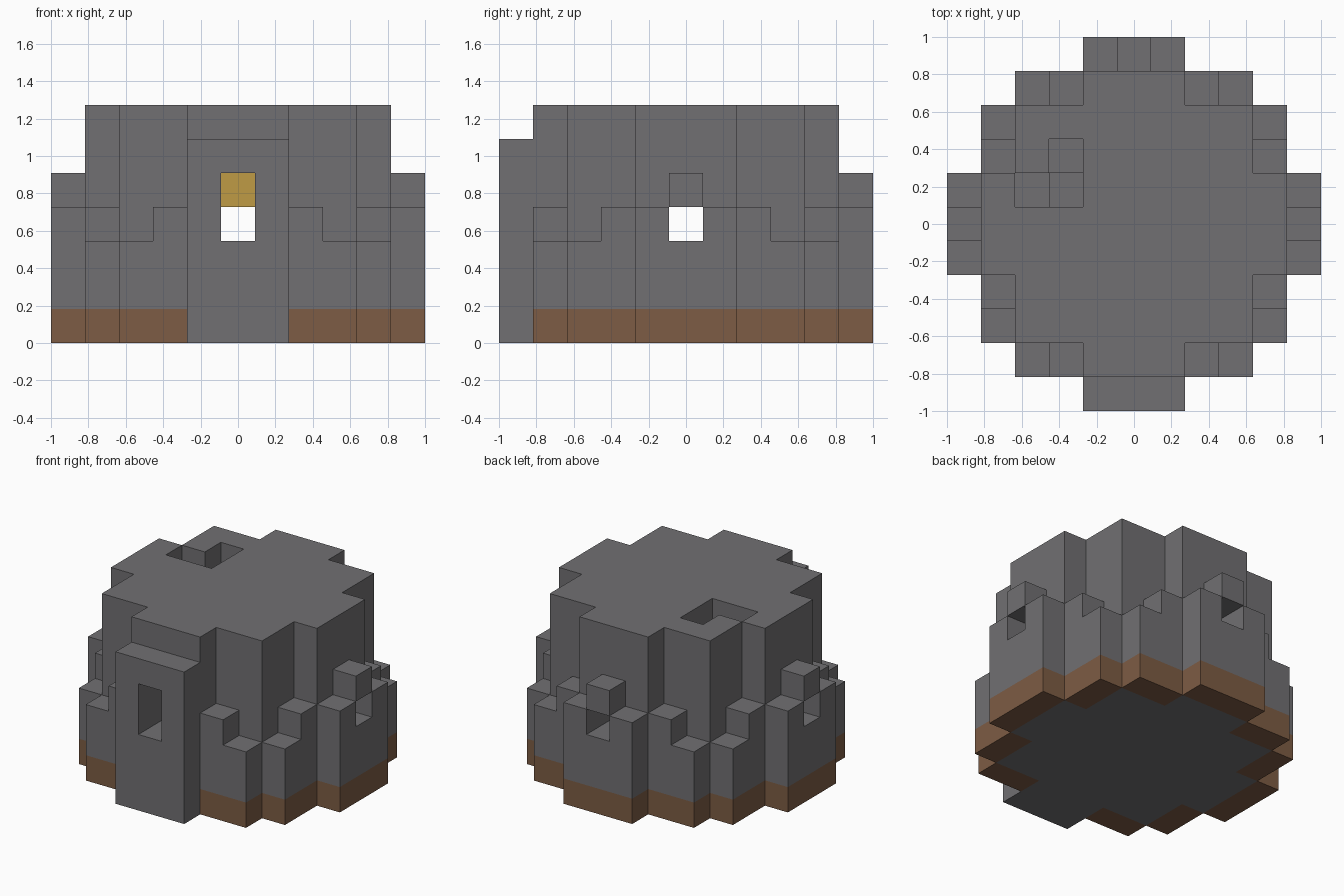
import bpy, bmesh
from mathutils import Vector
from math import radians

if "Cube" in bpy.data.objects:
    bpy.data.objects.remove(bpy.data.objects["Cube"], do_unlink=True)

U = 2 / 11          # one block
ROOF = 7            # roof top, in blocks


def material(name, rgb):
    m = bpy.data.materials.new(name)
    m.use_nodes = True
    m.diffuse_color = (*rgb, 1)
    m.node_tree.nodes["Principled BSDF"].inputs["Base Color"].default_value = (*rgb, 1)
    return m


stone = material("grey stone", (0.165, 0.162, 0.17))
earth = material("brown earth", (0.205, 0.107, 0.058))
gold = material("gold lamp", (0.52, 0.33, 0.058))


def stepped(r, steps):
    """Cells of a stepped disc: a square of half-size r plus four arms."""
    span = range(-6, 7)
    return {(x, y) for x in span for y in span
            if any(abs(x) <= a and abs(y) <= b or abs(x) <= b and abs(y) <= a
                   for a, b in steps + [(r, r)])}


def column(cells, low, high):
    return {(x, y, z) for x, y in cells for z in range(low, high)}


# Plan outlines
base = stepped(3, [(4, 3), (5, 1)])
base -= {(x, y) for x, y in base if abs(x) == 4 and abs(y) == 4}
core = stepped(3, [(4, 1)])
room = stepped(2, [(3, 1)])
porch_plan = {(x, -5) for x in (-1, 0, 1)}
ring = base - core - porch_plan

# Window openings through the walls on all four sides, taller at the porch
openings = {(a * s, b * s, 3) for s in (-1, 1) for d in (4, 5) for a, b in ((d, 0), (0, d))}
openings |= {(0, -4, 4), (0, -5, 4)}

# Roof hatch over a stair that winds down into the room
stair_path = [(-2, 2), (-2, 1), (-3, 1), (-3, 0), (-3, -1)]
hatch = set(stair_path[:3])


def buttress_height(x, y):
    return 3 if {abs(x), abs(y)} == {3, 4} else 4


buttresses = {c for x, y in ring for c in column({(x, y)}, 1, buttress_height(x, y))}
hoods = {(5, 0, 4), (-5, 0, 4), (0, 5, 4)}
stairs = {c for i, p in enumerate(stair_path) for c in column({p}, 1, 6 - i)}

parts = {
    "earth_footing": (column(ring, 0, 1), earth),
    "floor": (column(core, 0, 1), stone),
    "walls": (column(core - room, 1, ROOF - 1) - openings, stone),
    "roof": (column(core - hatch, ROOF - 1, ROOF), stone),
    "porch": (column(porch_plan, 0, 6) - openings, stone),
    "buttresses": (buttresses - openings, stone),
    "window_hoods": (hoods, stone),
    "inner_stair": (stairs, stone),
    "wall_lamp": ({(0, 3, 4)}, gold),
}
solid = set().union(*(cells for cells, _ in parts.values()))


def build(name, cells, mat):
    """Skin a set of blocks, leaving out faces buried against other blocks."""
    bm = bmesh.new()
    for cell in sorted(cells):
        centre = Vector(cell) + Vector((0, 0, 0.5))
        for axis in range(3):
            for sign in (-1, 1):
                n = Vector((0, 0, 0))
                n[axis] = sign
                if tuple(int(v) for v in Vector(cell) + n) in solid:
                    continue
                u = Vector((0, 0, 0))
                u[(axis + 1) % 3] = 0.5
                v = n.cross(u)
                corners = (-u - v, u - v, u + v, v - u)
                bm.faces.new([bm.verts.new((centre + n / 2 + c) * U) for c in corners])
    bmesh.ops.remove_doubles(bm, verts=bm.verts, dist=0.001)
    bmesh.ops.dissolve_limit(bm, angle_limit=radians(1), verts=bm.verts, edges=bm.edges)
    mesh = bpy.data.meshes.new(name)
    bm.to_mesh(mesh)
    bm.free()
    mesh.materials.append(mat)
    bpy.context.collection.objects.link(bpy.data.objects.new(name, mesh))


for part, (blocks, mat) in parts.items():
    build(part, blocks, mat)
